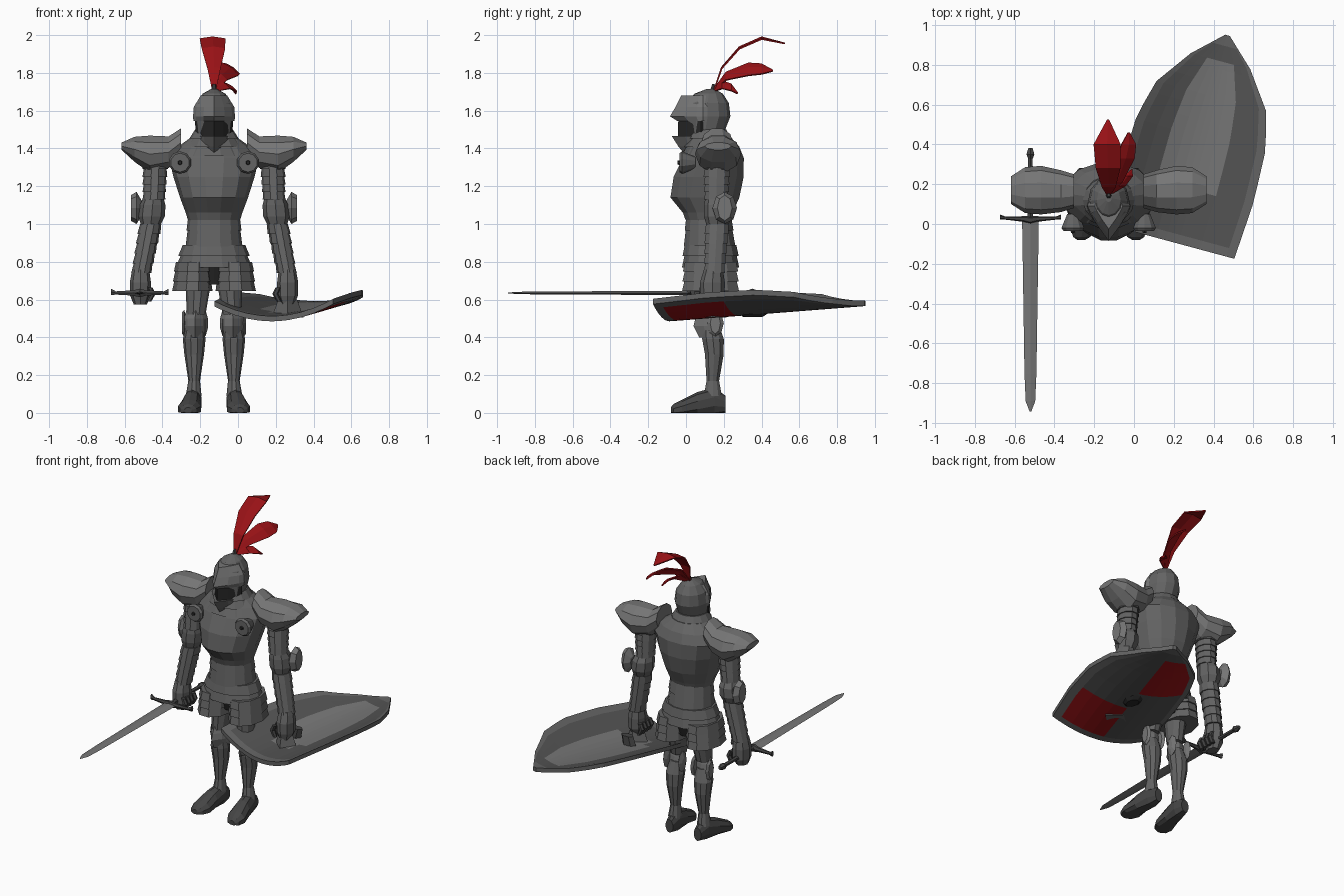
import bpy, bmesh, math
from mathutils import Vector

CX = -0.127  # body centre line


def material(name, r, g, b):
    m = bpy.data.materials.new(name)
    m.diffuse_color = (r, g, b, 1)
    return m


STEEL = material("steel", .125, .125, .125)
LIGHT = material("light steel", .18, .18, .18)
DARK = material("dark steel", .06, .06, .06)
BLACK = material("shadow black", .02, .02, .02)
FIELD = material("shield grey", .085, .085, .085)
RED = material("red", .32, .006, .008)


def build(name, verts, faces, mats, idx=None):
    me = bpy.data.meshes.new(name)
    me.from_pydata(verts, [], faces)
    for m in mats:
        me.materials.append(m)
    if idx:
        me.polygons.foreach_set("material_index", idx)
    bm = bmesh.new()
    bm.from_mesh(me)
    bmesh.ops.recalc_face_normals(bm, faces=bm.faces)
    bm.to_mesh(me)
    bm.free()
    ob = bpy.data.objects.new(name, me)
    bpy.context.collection.objects.link(ob)
    return ob


def loft(name, rings, mat, n=12, s=1, axis='z', keel=False):
    """Skin rings (x, y, z, r1, r2); s mirrors x, keel gives a pointed front."""
    verts, faces = [], []
    for x, y, z, r1, r2 in rings:
        for i in range(n):
            a = 2 * math.pi * (i + (.5 if axis == 'y' and n > 4 else 0)) / n
            c, d = math.cos(a), math.sin(a)
            if keel:
                d = -(1 - abs(c)) ** .8 if d < 0 else d * .5
            o = {'z': (c * r1, d * r2, 0), 'y': (c * r1, 0, d * r2), 'x': (0, c * r1, d * r2)}[axis]
            verts.append((CX + s * (x + o[0]), y + o[1], max(0, z + o[2])))
    for k in range(len(rings) - 1):
        for i in range(n):
            j = (i + 1) % n
            faces.append((k * n + i, k * n + j, k * n + n + j, k * n + n + i))
    last = (len(rings) - 1) * n
    faces += [tuple(range(n)), tuple(range(last, last + n))]
    return build(name, verts, faces, [mat])


def lames(name, top, bottom, count, mat, flare=1.1, **kw):
    """Overlapping plates, each flared at its lower edge."""
    rings = []
    for i in range(count):
        for t, f in ((i / count, 1), ((i + 1) / count, flare)):
            p = [a + (b - a) * t for a, b in zip(top, bottom)]
            rings.append((p[0], p[1], p[2], p[3] * f, p[4] * f))
    return loft(name, rings, mat, **kw)


def wing(name, x, y, z, size, s):
    """Flattened side fan of a joint."""
    sx, sy, sz = size
    loft(name, [(x - sx, y, z, sy * .4, sz * .4), (x, y, z, sy, sz),
                (x + sx, y, z, sy * .6, sz * .8)], LIGHT, n=8, s=s, axis='x')


# torso
loft("breastplate", [(0, .115, 1.02, .138, .12), (0, .115, 1.06, .15, .135), (0, .10, 1.14, .18, .187),
                     (0, .12, 1.25, .215, .19), (0, .145, 1.35, .238, .165), (0, .15, 1.41, .19, .135),
                     (0, .14, 1.46, .12, .1)], STEEL, n=14)
lames("waist_plates", (0, .12, 1.05, .135, .12), (0, .125, .88, .145, .135), 2, STEEL, 1.04, n=14)
lames("hip_skirt", (0, .13, .89, .165, .14), (0, .13, .77, .19, .145), 2, STEEL, 1.07, n=14)
loft("pelvis", [(0, .14, .8, .15, .1), (0, .14, .68, .09, .07)], BLACK)
lames("collar", (0, .12, 1.50, .10, .095), (0, .12, 1.36, .155, .135), 3, STEEL, 1.1, n=14)

# helmet
loft("helmet", [(0, .10, 1.38, .085, .09), (0, .10, 1.48, .095, .10), (0, .115, 1.57, .104, .12),
                (0, .115, 1.64, .095, .112), (0, .12, 1.69, .06, .075), (0, .13, 1.715, .015, .02)], STEEL)
loft("face_opening", [(0, .08, 1.43, .098, .125), (0, .08, 1.57, .1, .12)], BLACK, keel=True)
loft("visor", [(0, .09, 1.545, .109, .135), (0, .09, 1.57, .111, .175), (0, .09, 1.62, .107, .145),
               (0, .09, 1.68, .07, .115)], LIGHT, keel=True)
loft("chin_guard", [(0, .09, 1.465, .105, .165), (0, .09, 1.41, .1, .13), (0, .09, 1.36, .085, .09)],
     STEEL, keel=True)
loft("plume_socket", [(0, .14, 1.69, .02, .02), (0, .145, 1.74, .008, .008)], DARK, n=6)


# plume feathers: folded leaf strips (x, y, z, half width)
def feather(name, pts, across):
    across = Vector(across).normalized()
    verts, faces = [], []
    for x, y, z, w in pts:
        p = Vector((x, y, z))
        verts += [p - across * w + Vector((0, 0, -w * .15)), p, p + across * w + Vector((0, 0, -w * .15))]
    for i in range(len(pts) - 1):
        for j in (0, 1):
            a = i * 3 + j
            faces.append((a, a + 1, a + 4, a + 3))
    ob = build(name, verts, faces, [RED])
    ob.modifiers.new("thickness", 'SOLIDIFY').thickness = .008


feather("tall_feather", [(CX, .145, 1.71, .01), (-.127, .185, 1.83, .035), (-.13, .28, 1.94, .062),
                         (-.135, .40, 1.993, .068), (-.13, .525, 1.96, .005)], (1, 0, 0))
feather("middle_feather", [(CX, .145, 1.71, .01), (-.085, .21, 1.79, .035), (-.04, .33, 1.83, .055),
                           (-.025, .40, 1.83, .045), (-.025, .46, 1.815, .005)], (.8, 0, -.6))
feather("short_feather", [(CX, .145, 1.71, .01), (-.07, .19, 1.745, .035), (-.03, .24, 1.73, .03),
                          (-.01, .275, 1.695, .004)], (.8, 0, -.6))

for s in (-1, 1):
    # shoulder and arm
    loft("pauldron", [(.175, .165, 1.43, .085, .08), (.24, .165, 1.38, .105, .088), (.34, .17, 1.37, .122, .103),
                      (.42, .17, 1.395, .115, .07), (.49, .17, 1.412, .07, .02)], LIGHT, n=10, s=s, axis='x')
    loft("armpit_disc", [(.18, .05, 1.325, .03, .03), (.18, -.02, 1.325, .06, .06),
                         (.18, -.035, 1.325, .05, .05)], STEEL, n=10, s=s, axis='y')
    loft("disc_stud", [(.18, -.03, 1.325, .014, .014), (.18, -.045, 1.325, .01, .01)], BLACK, n=6, s=s, axis='y')
    lames("upper_arm", (.31, .165, 1.33, .062, .07), (.318, .16, 1.13, .054, .06), 5, STEEL, 1.12, n=10, s=s)
    loft("elbow", [(.32, .16, 1.15, .05, .055), (.325, .17, 1.10, .068, .075), (.33, .17, 1.04, .07, .075),
                   (.335, .165, .99, .05, .055)], STEEL, n=8, s=s)
    wing("elbow_wing", .41, .205, 1.085, (.03, .065, .085), s)
    lames("forearm", (.335, .165, 1.0, .056, .062), (.385, .15, .74, .048, .052), 5, STEEL, 1.12, n=10, s=s)
    loft("gauntlet", [(.388, .145, .76, .045, .05), (.39, .14, .69, .056, .066), (.39, .14, .62, .054, .064),
                      (.39, .135, .575, .035, .045)], STEEL, n=8, s=s)
    for k in range(4):
        y = .085 + k * .034
        loft("finger", [(.34, y, .665, .014, .016), (.325, y, .63, .016, .018), (.345, y, .59, .013, .016)],
             DARK, n=6, s=s)

    # hip plate and leg
    lames("hip_plate", (.108, .13, .80, .093, .142), (.115, .13, .645, .1, .148), 3, STEEL, 1.07, n=10, s=s)
    loft("thigh", [(.09, .14, .82, .08, .085), (.085, .14, .66, .064, .074), (.095, .125, .52, .05, .055)],
         STEEL, n=10, s=s)
    loft("knee", [(.097, .125, .55, .048, .05), (.1, .125, .5, .058, .075), (.1, .125, .46, .058, .085),
                  (.102, .13, .40, .045, .06)], LIGHT, n=8, s=s, keel=True)
    for x in (.045, .158):
        wing("knee_wing", x, .155, .475, (.012, .045, .07), s)
    loft("shin", [(.1, .13, .47, .045, .045), (.105, .143, .39, .06, .06), (.105, .15, .31, .052, .052),
                  (.105, .142, .17, .031, .035), (.108, .142, .09, .042, .05)], STEEL, n=10, s=s)
    loft("foot", [(.105, .21, .045, .028, .045), (.108, .15, .06, .044, .075), (.12, .06, .04, .054, .07),
                  (.13, -.02, .02, .064, .05), (.136, -.065, .012, .045, .035), (.138, -.08, .01, .02, .02)],
         DARK, n=10, s=s, axis='y')

# sword in the -x hand
H, Z = .393, .635
loft("sword_blade", [(H, -.942, Z, .004, .002), (H, -.89, Z, .024, .006), (H, -.75, Z, .03, .008),
                     (H, .03, Z, .042, .011)], LIGHT, n=4, s=-1, axis='y')
loft("sword_guard", [(.24, .035, Z + .005, .012, .02), (.265, .03, Z, .008, .01), (.36, .025, Z, .014, .016),
                     (H, .02, Z, .022, .026), (.43, .025, Z, .014, .016), (.52, .03, Z, .008, .01),
                     (.545, .035, Z + .005, .012, .02)], DARK, n=6, s=-1, axis='x')
loft("sword_grip", [(H, .02, Z, .016, .016), (H, .33, Z, .013, .013)], DARK, n=6, s=-1, axis='y')
loft("sword_pommel", [(H, .325, Z, .012, .012), (H, .35, Z, .023, .023), (H, .382, Z, .012, .012)],
     DARK, n=6, s=-1, axis='y')

# shield lying flat by the +x hand: u across, v along, bowed downwards
OUTLINE = [(0, .325), (.3, .345), (.57, .335), (.76, .285), (.94, .155), (1.075, .012)]
COLS = [-1, -.87, -.66, -.45, -.25, -.1, 0, .1, .25, .45, .66, .87, 1]
ROWS = [0, .045, .12, .2, .28, .38, .47, .55, .63, .7, .76, .83, .9, .94, 1.02, 1.075]


def half_width(v):
    for (a, wa), (b, wb) in zip(OUTLINE, OUTLINE[1:]):
        if v <= b:
            return wa + (wb - wa) * (v - a) / (b - a)
    return .012


def shield_point(u, v, lift):
    z = .485 + .075 * v + .8 * u * u + .02 * u + lift
    return (.19 + .965 * u + .26 * v, -.09 - .26 * u + .965 * v, z)


verts, faces, idx = [], [], []
nc, nr = len(COLS), len(ROWS)
for lift in (0, .028):
    verts += [shield_point(t * half_width(v), v, lift) for v in ROWS for t in COLS]
for layer in (0, 1):
    for r in range(nr - 1):
        for c in range(nc - 1):
            a = layer * nc * nr + r * nc + c
            faces.append((a, a + 1, a + nc + 1, a + nc))
            v, t = (ROWS[r] + ROWS[r + 1]) / 2, (COLS[c] + COLS[c + 1]) / 2
            u = t * half_width(v)
            rim = abs(t) > .87 or v < .045 or v > 1.02
            red = (u > 0 and v < .38) or (u < 0 and .55 < v < .94)
            glow = (u / .17) ** 2 + ((v - .57) / .39) ** 2 < 1
            idx.append(1 if rim else (2 if red else 0) if layer == 0 else 3 if glow else 0)
loop = list(range(nc)) + [r * nc + nc - 1 for r in range(1, nr)]
loop += [(nr - 1) * nc + c for c in range(nc - 2, -1, -1)] + [r * nc for r in range(nr - 2, 0, -1)]
for a, b in zip(loop, loop[1:] + loop[:1]):
    faces.append((a, b, b + nc * nr, a + nc * nr))
    idx.append(1)
build("shield", verts, faces, [FIELD, STEEL, RED, LIGHT], idx)

# shield boss below, grip and arm strap above
bx, by, bz = shield_point(0, .46, 0)
loft("shield_boss", [(bx - CX, by, bz + .01, .06, .085), (bx - CX, by, bz - .012, .035, .05)], BLACK, n=8)
loft("shield_grip", [(.39, .14, .505, .085, .075), (.39, .14, .60, .05, .055)], STEEL, n=4)
loft("shield_strap", [(.37, .25, .52, .05, .03), (.39, .25, .60, .045, .025)], DARK, n=6)
